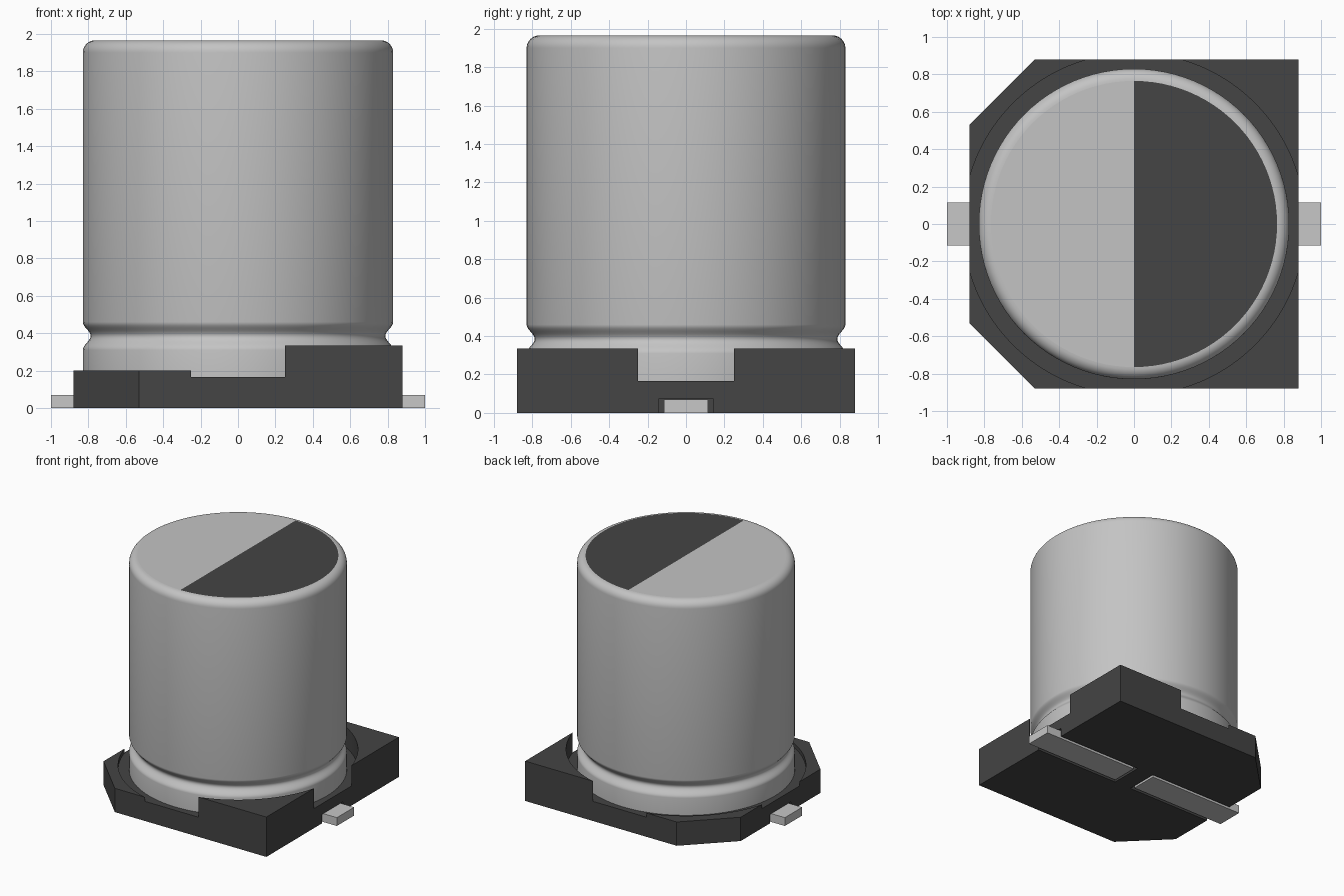
import bpy, bmesh
from math import sin, cos, asin, pi, radians

cube = bpy.data.objects.get("Cube")
if cube:
    bpy.data.objects.remove(cube, do_unlink=True)


def material(name, value):
    m = bpy.data.materials.new(name)
    m.use_nodes = True
    color = (value, value, value, 1)
    m.diffuse_color = color
    m.node_tree.nodes["Principled BSDF"].inputs["Base Color"].default_value = color
    return m


aluminium = material("aluminium", 0.55)
tin = material("tinned_metal", 0.57)
black = material("black_plastic", 0.058)


def prism(bm, outline, z0, z1):
    """Extrude a flat outline from z0 to z1."""
    face = bm.faces.new([bm.verts.new((x, y, z0)) for x, y in outline])
    top = bmesh.ops.extrude_face_region(bm, geom=[face])["geom"]
    moved = [v for v in top if isinstance(v, bmesh.types.BMVert)]
    bmesh.ops.translate(bm, verts=moved, vec=(0, 0, z1 - z0))


def finish(bm, name, *mats):
    bmesh.ops.recalc_face_normals(bm, faces=bm.faces)
    mesh = bpy.data.meshes.new(name)
    bm.to_mesh(mesh)
    bm.free()
    for m in mats:
        mesh.materials.append(m)
    ob = bpy.data.objects.new(name, mesh)
    bpy.context.collection.objects.link(ob)
    return ob


HALF, CUT, GAP, FLOOR = 0.88, 0.53, 0.25, 0.165
WELL = 0.914
NOTCH_W, NOTCH_H, NOTCH_IN = 0.14, 0.075, 0.08

# Base slab: chamfered square, with lead slots in its lower layer
bm = bmesh.new()
chamfered = [(HALF, -HALF), (HALF, HALF), (-CUT, HALF),
             (-HALF, CUT), (-HALF, -CUT), (-CUT, -HALF)]


def slot(s):
    return [(s * HALF, -s * NOTCH_W), (s * NOTCH_IN, -s * NOTCH_W),
            (s * NOTCH_IN, s * NOTCH_W), (s * HALF, s * NOTCH_W)]


notched = chamfered[:1] + slot(1) + chamfered[1:4] + slot(-1) + chamfered[4:]
prism(bm, notched, 0, NOTCH_H)
prism(bm, chamfered, NOTCH_H, FLOOR)
finish(bm, "base_slab", black)

# Corner walls around the round well: tall on the left, low and chamfered on the right
start = asin(GAP / WELL)
arc = [start + (pi / 2 - 2 * start) * i / 16 for i in range(17)]
for sx, side in ((1, "left"), (-1, "right")):
    for sy, end in ((1, "back"), (-1, "front")):
        corner = [(HALF, HALF)] if sx > 0 else [(HALF, CUT), (CUT, HALF)]
        outline = [(HALF, GAP)] + corner + [(GAP, HALF)]
        outline += [(WELL * cos(a), WELL * sin(a)) for a in reversed(arc)]
        bm = bmesh.new()
        prism(bm, [(sx * x, sy * y) for x, y in outline],
              FLOOR, 0.335 if sx > 0 else 0.2)
        finish(bm, f"{end}_{side}_corner_wall", black)

# Can: lathed profile with a crimp groove and a rounded top rim
R, TOP, RIM, SEG = 0.83, 1.965, 0.065, 96
profile = [(R, FLOOR), (R, 0.31)]
for i in range(1, 17):
    t = i / 16
    profile.append((R - 0.042 * sin(pi * t) ** 2, 0.31 + 0.15 * t))
for i in range(9):
    a = radians(90 * i / 8)
    profile.append((R - RIM + RIM * cos(a), TOP - RIM + RIM * sin(a)))

bm = bmesh.new()
rings = [[bm.verts.new((r * cos(2 * pi * k / SEG), r * sin(2 * pi * k / SEG), z))
          for k in range(SEG)] for r, z in profile]
for low, high in zip(rings, rings[1:]):
    for k in range(SEG):
        n = (k + 1) % SEG
        bm.faces.new((low[k], low[n], high[n], high[k]))
bm.faces.new(rings[0])
# Top disc split into a plain half and a dark polarity half
q = SEG // 4
rim = rings[-1]
bm.faces.new(rim[q:3 * q + 1])
dark = bm.faces.new(rim[3 * q:] + rim[:q + 1])
dark.material_index = 1
can = finish(bm, "can", aluminium, black)
bpy.context.view_layer.objects.active = can
can.select_set(True)
bpy.ops.object.shade_smooth_by_angle(angle=radians(35))
# Keep the flat lid crisp
for p in can.data.polygons:
    if len(p.vertices) > 4:
        p.use_smooth = False
can.select_set(False)

# Flat leads reaching out under the base
for s, side in ((1, "left"), (-1, "right")):
    bm = bmesh.new()
    prism(bm, [(s * x, y) for x, y in
               ((0.1, -0.115), (1, -0.115), (1, 0.115), (0.1, 0.115))], 0, 0.07)
    finish(bm, f"{side}_lead", tin)
